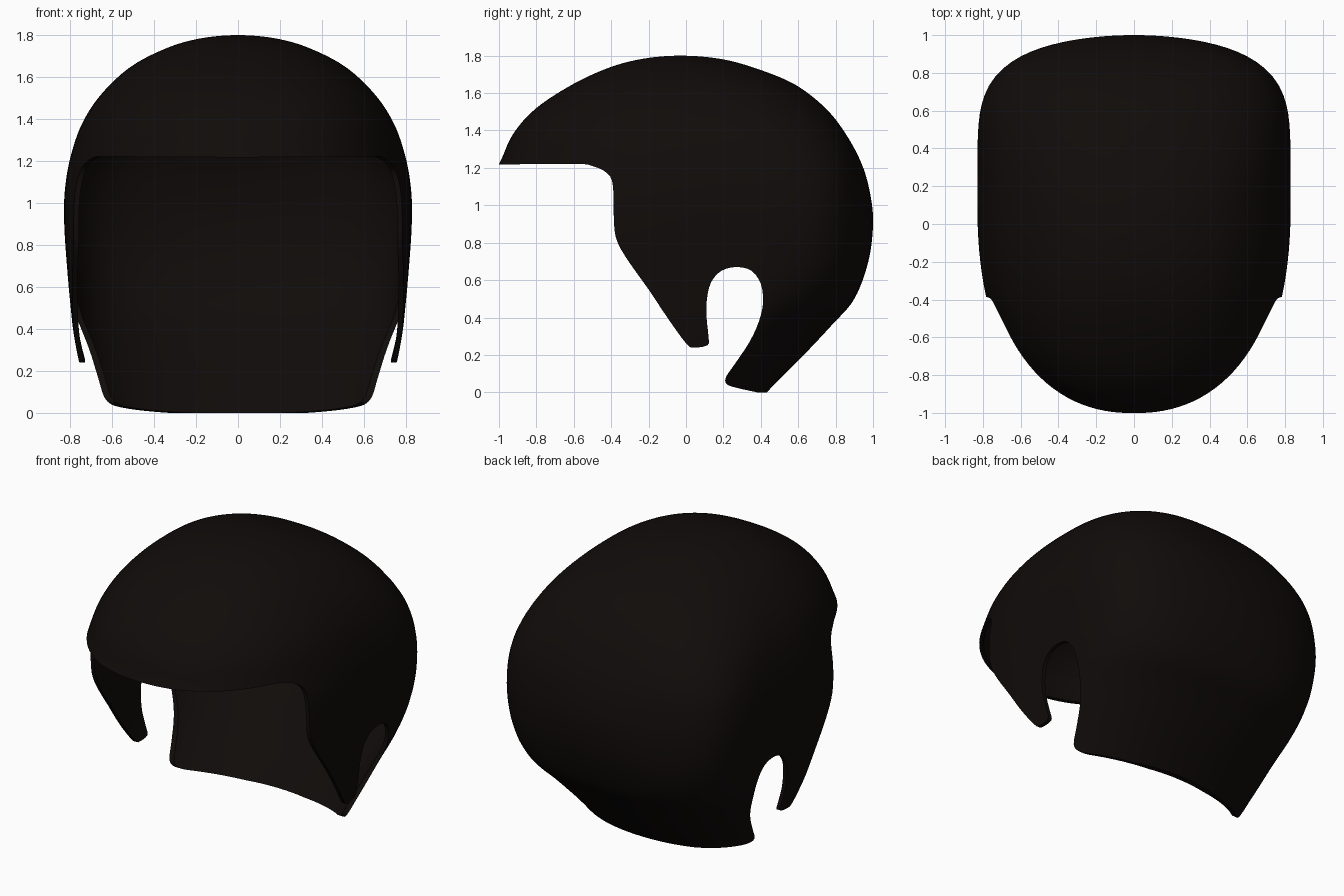
import bpy, bmesh, math

if "Cube" in bpy.data.objects:
    bpy.data.objects.remove(bpy.data.objects["Cube"])

# Horizontal sections: z, front y, back y, half width, centre y, back squareness
LEVELS = [
    (1.80, -0.03, -0.03, 0.00, -0.03, 2.0),
    (1.785, -0.22, 0.17, 0.175, -0.02, 2.0),
    (1.74, -0.40, 0.35, 0.335, 0.00, 2.2),
    (1.65, -0.60, 0.575, 0.51, 0.02, 2.5),
    (1.52, -0.80, 0.745, 0.65, 0.05, 3.1),
    (1.38, -0.925, 0.855, 0.742, 0.07, 3.8),
    (1.22, -1.00, 0.94, 0.798, 0.10, 4.9),
    (1.06, -1.10, 0.985, 0.825, 0.10, 5.8),
    (0.90, -1.15, 1.00, 0.828, 0.10, 5.8),
    (0.70, -1.15, 0.975, 0.815, 0.08, 4.8),
    (0.50, -1.05, 0.90, 0.797, 0.05, 3.4),
    (0.36, -0.95, 0.78, 0.78, 0.02, 2.6),
    (0.20, -0.85, 0.63, 0.745, 0.00, 2.2),
    (0.05, -0.80, 0.48, 0.68, 0.00, 2.1),
    (-0.12, -0.70, 0.32, 0.58, 0.00, 2.1),
]
# Side outline (y, z) of fringe, sideburn, ear notch and nape
EDGE = [
    (-1.4, 1.215), (-1.0, 1.218), (-0.6, 1.222), (-0.5, 1.21), (-0.42, 1.17),
    (-0.39, 1.1), (-0.385, 0.9), (-0.365, 0.8), (-0.3, 0.69), (-0.2, 0.55),
    (-0.1, 0.4), (0.0, 0.262), (0.04, 0.24), (0.115, 0.252), (0.12, 0.3),
    (0.11, 0.4), (0.112, 0.5), (0.135, 0.59), (0.19, 0.65), (0.27, 0.67),
    (0.35, 0.65), (0.4, 0.58), (0.412, 0.48), (0.39, 0.38), (0.34, 0.27),
    (0.26, 0.15), (0.213, 0.08), (0.22, 0.042), (0.28, 0.022), (0.38, 0.0),
]
SEGMENTS, STEPS, FRONT_POWER = 128, 6, 2.25


def spline(a, b, c, d, t):
    return [0.5 * (2*q + (r-p)*t + (2*p-5*q+4*r-s)*t*t + (3*q-p-3*r+s)*t**3)
            for p, q, r, s in zip(a, b, c, d)]


def smooth(first, rows, steps):
    last = [2*p - q for p, q in zip(rows[-1], rows[-2])]
    pts = [first] + rows + [last]
    out = []
    for i in range(1, len(pts) - 2):
        out += [spline(*pts[i-1:i+3], k / steps) for k in range(steps)]
    return out + [rows[-1]]


def ring_point(level, j):
    z, f, b, w, c, n = level
    a = 2 * math.pi * j / SEGMENTS
    co, si = math.cos(a), math.sin(a)
    p = n if si > 0 else FRONT_POWER
    r = (abs(co) ** p + abs(si) ** p) ** (-1 / p)
    u, v = co * r, si * r
    if v > 0:   # boxy back, gently bowed
        v *= (b - c) * (1 - 0.05 * (n - 2) * u * u)
    else:
        v *= c - f
    return w * u, c + v, z


def make_object(name, bm):
    mesh = bpy.data.meshes.new(name)
    bm.to_mesh(mesh)
    bm.free()
    ob = bpy.data.objects.new(name, mesh)
    bpy.context.collection.objects.link(ob)
    return ob


# Hair surface lofted from crown downwards
bm = bmesh.new()
z, f, b, w, c, n = LEVELS[1]
levels = smooth((z, b, f, -w, c, n), LEVELS, STEPS)
crown = bm.verts.new((0, -0.03, 1.8))
rings = [[bm.verts.new(ring_point(l, j)) for j in range(SEGMENTS)] for l in levels[1:]]
for j in range(SEGMENTS):
    k = (j + 1) % SEGMENTS
    bm.faces.new((crown, rings[0][j], rings[0][k]))
    for up, low in zip(rings, rings[1:]):
        bm.faces.new((up[j], low[j], low[k], up[k]))
hair = make_object("hair_shell", bm)

# Prism of the side outline, used to trim the shell
bm = bmesh.new()
outline = smooth((-1.8, 1.215), EDGE, 3) + [(1.4, 0.0), (1.4, 2.2), (-1.4, 2.2)]
face = bm.faces.new([bm.verts.new((-1.3, y, z)) for y, z in outline])
extruded = bmesh.ops.extrude_face_region(bm, geom=[face])["geom"]
bmesh.ops.translate(bm, vec=(2.6, 0, 0),
                    verts=[v for v in extruded if isinstance(v, bmesh.types.BMVert)])
bmesh.ops.recalc_face_normals(bm, faces=bm.faces)
trim = make_object("trim_outline", bm)
trim.hide_render = True
trim.hide_set(True)

# Thin wall, then trim
solid = hair.modifiers.new("wall", 'SOLIDIFY')
solid.thickness = 0.024
solid.offset = -1
cut = hair.modifiers.new("trim", 'BOOLEAN')
cut.operation = 'INTERSECT'
cut.solver = 'EXACT'
cut.object = trim
bpy.context.view_layer.objects.active = hair
hair.select_set(True)
for name in ("wall", "trim"):
    bpy.ops.object.modifier_apply(modifier=name)
bpy.data.objects.remove(trim)
bpy.ops.object.shade_smooth_by_angle(angle=math.radians(40))

# Near-black hair colour
mat = bpy.data.materials.new("dark_hair")
mat.diffuse_color = (0.005, 0.0035, 0.003, 1)
mat.use_nodes = True
mat.node_tree.nodes["Principled BSDF"].inputs["Base Color"].default_value = mat.diffuse_color
hair.data.materials.clear()
hair.data.materials.append(mat)
